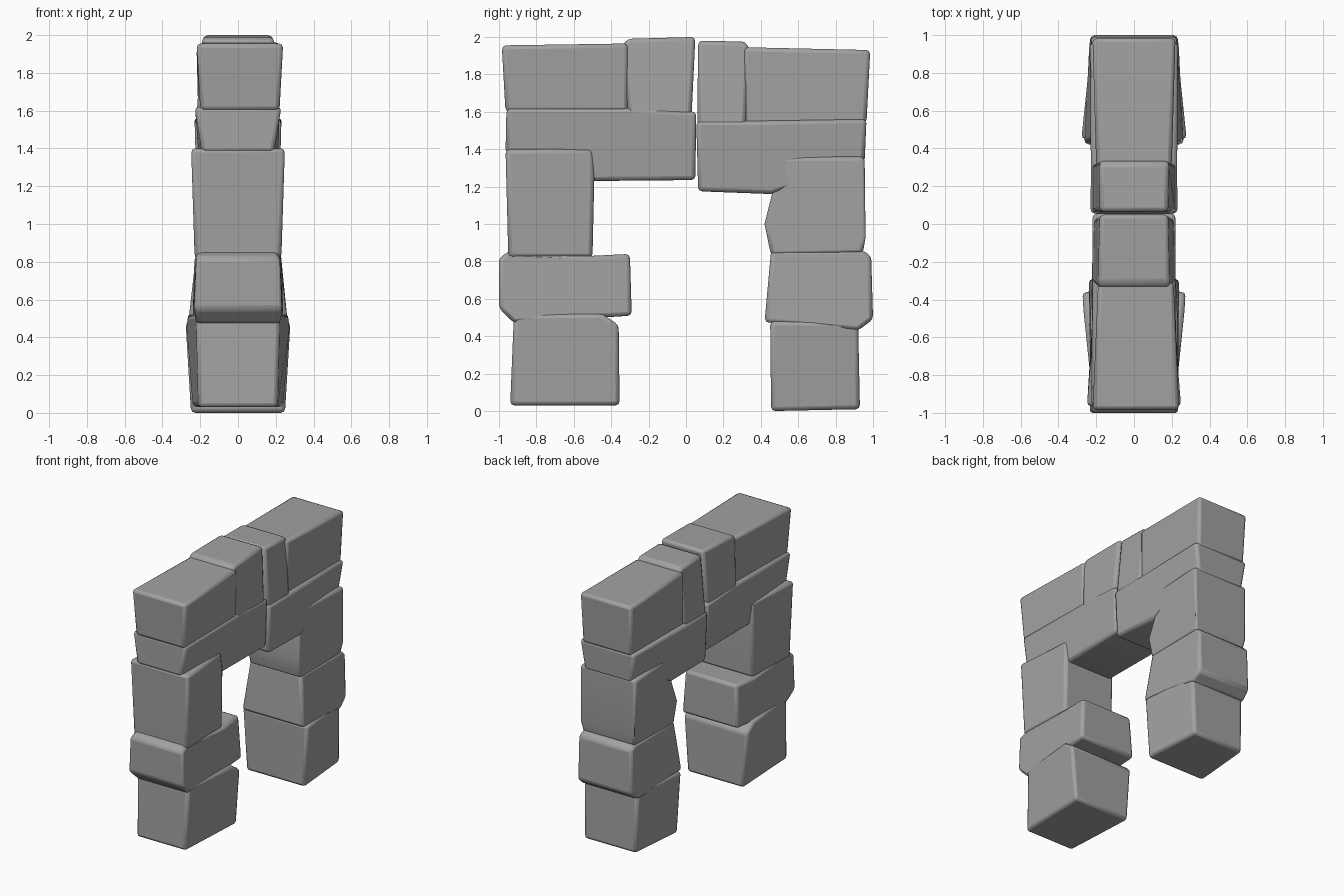
import bpy, bmesh

if "Cube" in bpy.data.objects:
    bpy.data.objects.remove(bpy.data.objects["Cube"])

stone = bpy.data.materials.new("grey_stone")
stone.diffuse_color = (0.36, 0.36, 0.36, 1)
stone.use_nodes = True
stone.node_tree.nodes["Principled BSDF"].inputs["Base Color"].default_value = stone.diffuse_color


def block(name, profile, bevel=0.022, shift=0.0):
    """Stone block: side outline of (y, z, half width) points, bevelled."""
    bm = bmesh.new()
    left = [bm.verts.new((-w + shift, y, z)) for y, z, w in profile]
    right = [bm.verts.new((w + shift, y, z)) for y, z, w in profile]
    n = len(profile)
    bm.faces.new(left)
    bm.faces.new(right[::-1])
    for i in range(n):
        j = (i + 1) % n
        bm.faces.new((left[j], left[i], right[i], right[j]))
    bmesh.ops.recalc_face_normals(bm, faces=bm.faces[:])
    me = bpy.data.meshes.new(name)
    bm.to_mesh(me)
    bm.free()
    me.materials.append(stone)
    ob = bpy.data.objects.new(name, me)
    bpy.context.collection.objects.link(ob)
    mod = ob.modifiers.new("worn_edges", 'BEVEL')
    mod.width = bevel
    mod.segments = 2
    mod.limit_method = 'ANGLE'
    mod.angle_limit = 0.6
    bpy.ops.object.select_all(action='DESELECT')
    ob.select_set(True)
    bpy.context.view_layer.objects.active = ob
    bpy.ops.object.shade_smooth_by_angle(angle=0.7)
    return ob


# Front pillar, bottom to top
block("front_base_stone", [(-.94, .03, .21), (-.355, .03, .24), (-.36, .46, .275),
                           (-.45, .52, .27), (-.92, .52, .22)])
block("front_second_stone", [(-1, .55, .24), (-.92, .47, .22), (-.45, .5, .24), (-.29, .51, .24),
                             (-.3, .84, .22), (-.5, .83, .23), (-.95, .85, .21), (-1, .82, .23)])
block("front_third_stone", [(-.95, .82, .23), (-.50, .82, .22), (-.49, 1.26, .22),
                            (-.50, 1.40, .21), (-.965, 1.40, .25)])
block("front_lintel_stone", [(-.965, 1.38, .19), (-.49, 1.23, .20), (.05, 1.235, .21),
                             (.055, 1.60, .22), (-.3, 1.62, .22), (-.96, 1.62, .23)])
block("front_top_stone", [(-.965, 1.60, .21), (-.31, 1.60, .20), (-.31, 1.965, .20),
                          (-.985, 1.955, .23)], shift=.01)
block("front_crown_stone", [(-.31, 1.58, .22), (.03, 1.58, .21), (.05, 2.0, .18),
                            (-.31, 1.99, .19), (-.34, 1.96, .19)])

# Back pillar, bottom to top
block("back_base_stone", [(.455, 0, .25), (.93, .01, .22), (.92, .48, .23), (.45, .48, .28)])
block("back_second_stone", [(.42, .475, .265), (.92, .43, .24), (1, .49, .23), (.99, .83, .23),
                            (.94, .86, .22), (.455, .86, .22)])
block("back_third_stone", [(.455, .83, .22), (.945, .84, .22), (.96, .93, .24), (.955, 1.36, .24),
                           (.46, 1.36, .21), (.46, 1.16, .21), (.42, 1.0, .23)])
block("back_lintel_stone", [(.065, 1.175, .22), (.46, 1.16, .21), (.955, 1.33, .20),
                            (.965, 1.56, .235), (.3, 1.55, .23), (.055, 1.55, .23)])
block("back_top_stone", [(.31, 1.53, .20), (.965, 1.54, .21), (.985, 1.93, .22),
                         (.31, 1.945, .20)])
block("back_crown_stone", [(.06, 1.52, .22), (.32, 1.52, .22), (.335, 1.94, .19),
                           (.32, 1.975, .18), (.065, 1.98, .18)])
